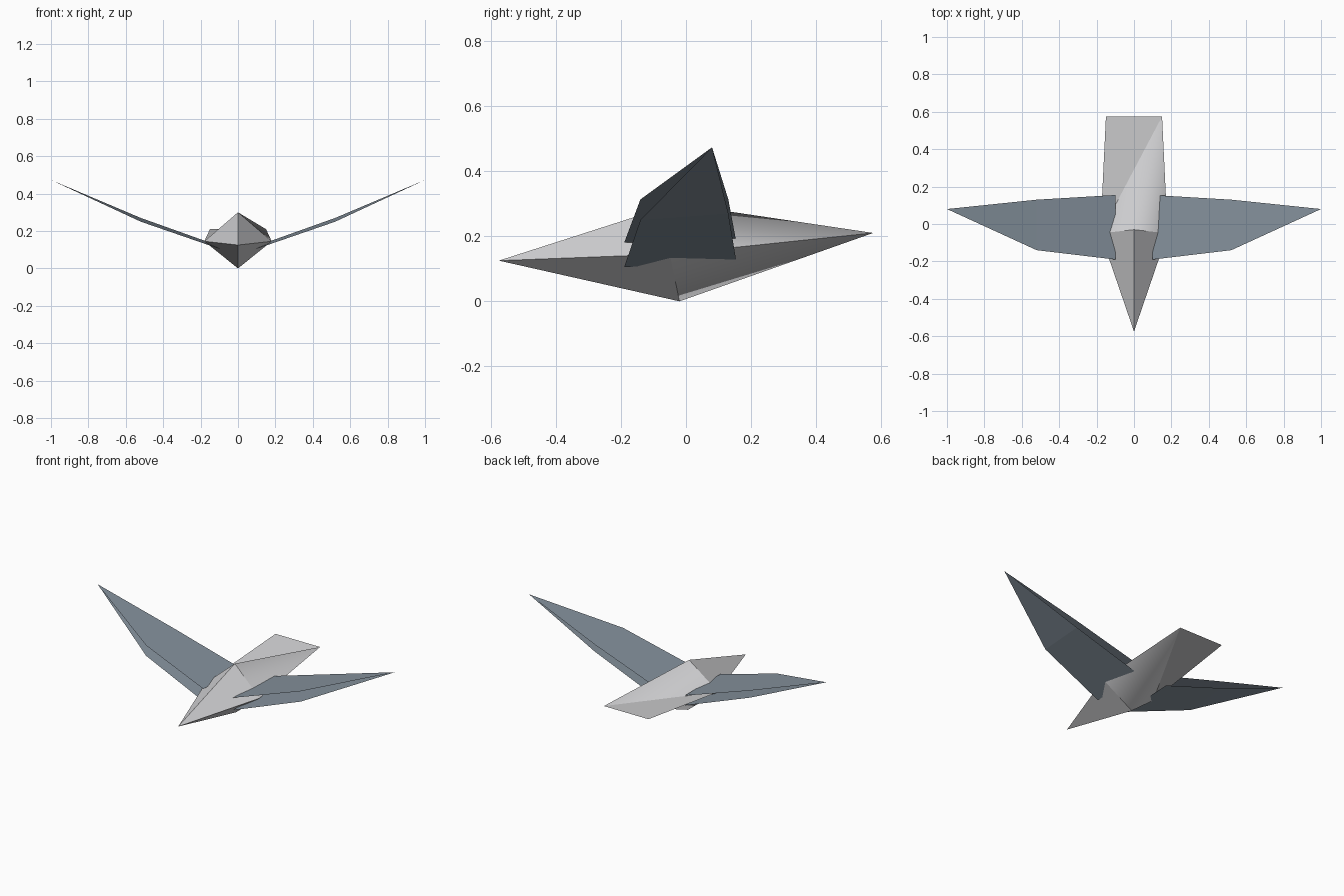
import bpy

cube = bpy.data.objects.get("Cube")
if cube:
    bpy.data.objects.remove(cube, do_unlink=True)


def make_material(name, rgb):
    mat = bpy.data.materials.new(name)
    mat.use_nodes = True
    mat.diffuse_color = (*rgb, 1)
    mat.node_tree.nodes["Principled BSDF"].inputs["Base Color"].default_value = (*rgb, 1)
    return mat


def make_part(name, points, faces, mat):
    """Build a mesh part from named corner points."""
    keys = list(points)
    mesh = bpy.data.meshes.new(name)
    mesh.from_pydata(list(points.values()), [], [[keys.index(k) for k in f] for f in faces])
    mesh.materials.append(mat)
    mesh.update()
    obj = bpy.data.objects.new(name, mesh)
    bpy.context.collection.objects.link(obj)
    return obj


light_grey = make_material("light grey", (0.65, 0.65, 0.665))
slate_blue = make_material("slate blue", (0.235, 0.285, 0.335))

# Body: pointed nose, faceted shoulders, wide flat-ended tail
body_points = {
    "nose": (0, -0.575, 0.125),
    "back": (0, -0.03, 0.30),
    "keel": (0, -0.02, 0),
    "side_l": (-0.18, -0.05, 0.145),
    "side_r": (0.18, -0.05, 0.145),
    "tail_l": (-0.15, 0.575, 0.21),
    "tail_r": (0.15, 0.575, 0.21),
}
front_faces = [
    ("nose", "back", "side_l"), ("nose", "side_r", "back"),
    ("nose", "side_l", "keel"), ("nose", "keel", "side_r"),
]
upper_tail = [("back", "side_r", "tail_r"), ("back", "tail_r", "side_l"),
              ("side_l", "tail_r", "tail_l")]
lower_tail = [("keel", "tail_r", "side_r"), ("keel", "side_l", "tail_r"),
              ("side_l", "tail_l", "tail_r")]
body = make_part("body", body_points, front_faces + upper_tail + lower_tail, light_grey)

# Each tail side is one softly shaded panel; all other edges stay sharp
panel_of = [0, 1, 2, 3, 4, 4, 4, 5, 5, 5]
edge_panels = {}
for poly in body.data.polygons:
    poly.use_smooth = panel_of[poly.index] > 3
    for key in poly.edge_keys:
        edge_panels.setdefault(key, set()).add(panel_of[poly.index])
for edge in body.data.edges:
    edge.use_edge_sharp = len(edge_panels[edge.key]) > 1

# Wings: an upper and a lower thin sheet that meet at the tip, mirrored
wing_faces = [("root_front", "mid_front", "mid_rear", "root_rear"),
              ("mid_front", "tip", "mid_rear")]


def make_wing(name, root_z, mid_front_z, mid_rear_z, root_rear_z, flip):
    points = {
        "root_front": (0.10, -0.19, root_z),
        "mid_front": (0.52, -0.14, mid_front_z),
        "tip": (1.0, 0.08, 0.473),
        "mid_rear": (0.52, 0.13, mid_rear_z),
        "root_rear": (0.10, 0.155, root_rear_z),
    }
    faces = [f[::-1] if flip else f for f in wing_faces]
    wing = make_part(name, points, faces, slate_blue)
    mirror = wing.modifiers.new("mirror", "MIRROR")
    mirror.use_mirror_merge = False


make_wing("wing_upper_sheets", 0.18, 0.313, 0.313, 0.18, False)
make_wing("wing_lower_sheets", 0.105, 0.25, 0.27, 0.12, True)
